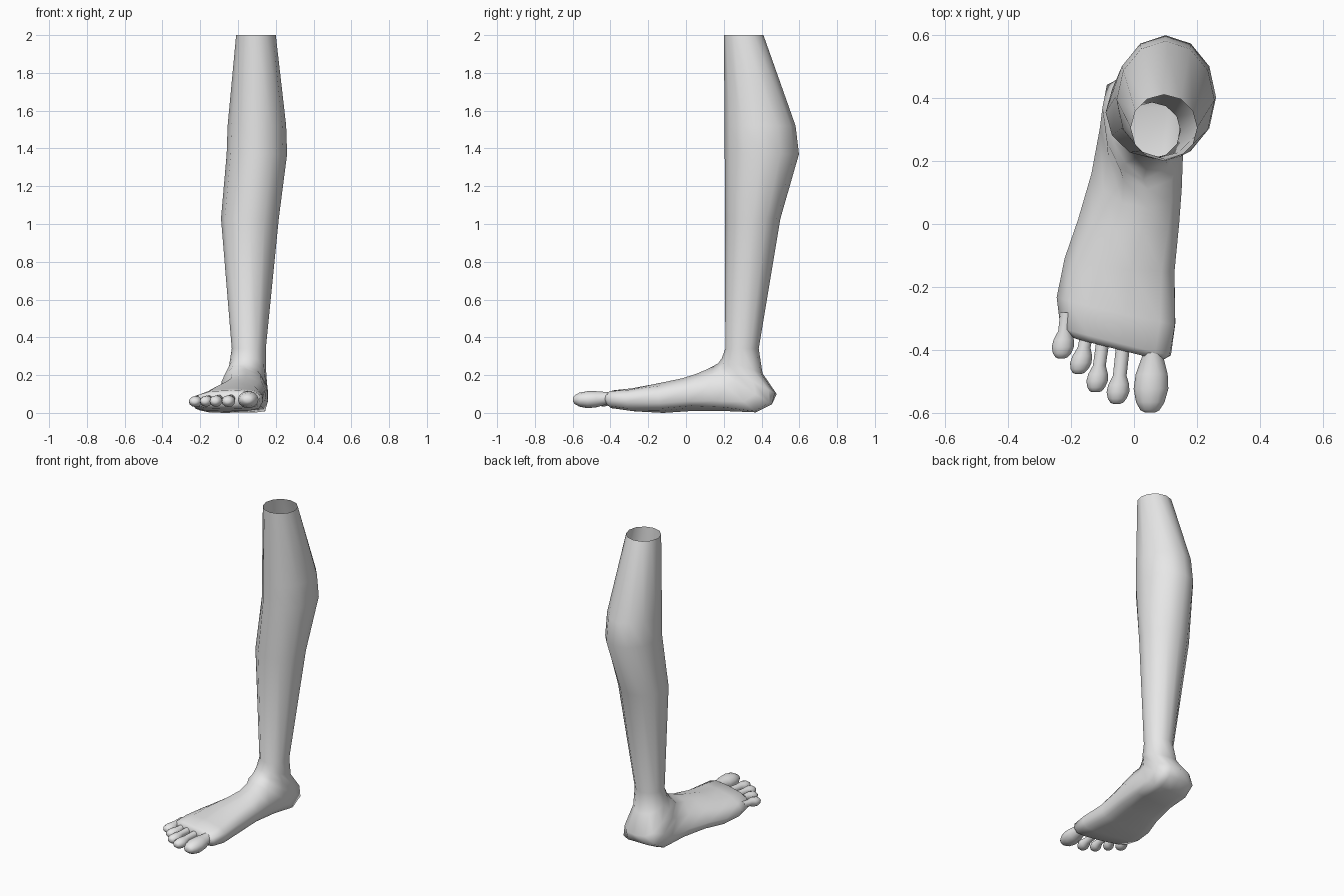
import bpy, bmesh, math

if "Cube" in bpy.data.objects:
    bpy.data.objects.remove(bpy.data.objects["Cube"])

SIDES = 12
skin = bpy.data.materials.new("light grey skin")
skin.diffuse_color = (0.8, 0.8, 0.8, 1)
skin.use_nodes = True
skin.node_tree.nodes["Principled BSDF"].inputs["Base Color"].default_value = skin.diffuse_color


def power(v, p):
    return math.copysign(abs(v) ** p, v) if abs(v) > 1e-6 else 0.0


def ring(xc, hw, front, back, p=1.0, drop=0.0, ridge=0.0, slant=0.0, arch=0.0):
    """Cross-section spanned between a front/top and a back/bottom point (y, z)."""
    my, mz = (front[0] + back[0]) / 2, (front[1] + back[1]) / 2
    ay, az = (front[0] - back[0]) / 2, (front[1] - back[1]) / 2
    pts = []
    for i in range(SIDES):
        t = 2 * math.pi * i / SIDES
        c, s = power(math.cos(t), p), power(math.sin(t), p)
        k = c - drop * (1 - math.cos(t) ** 2)      # sides sag towards the sole
        k = max(k, -1.0)
        x = xc + hw * s + ridge * max(c, 0)
        y = my + ay * k - slant * (x - xc)
        z = mz + az * k + arch * max(s, 0) * max(-c, 0)
        pts.append((x, y, z))
    return pts


def loft(name, rings):
    """Skin the rings in order; the first end stays open, the last is capped."""
    bm = bmesh.new()
    rows = [[bm.verts.new(p) for p in r] for r in rings]
    for a, b in zip(rows, rows[1:]):
        for i in range(SIDES):
            j = (i + 1) % SIDES
            bm.faces.new((a[i], a[j], b[j], b[i]))
    bm.faces.new(rows[-1])
    bmesh.ops.recalc_face_normals(bm, faces=bm.faces)
    for f in bm.faces:
        f.smooth = True
    mesh = bpy.data.meshes.new(name)
    bm.to_mesh(mesh)
    bm.free()
    mesh.materials.append(skin)
    ob = bpy.data.objects.new(name, mesh)
    bpy.context.collection.objects.link(ob)
    return ob


# Leg and foot: one tube, its rings turning about the instep round the heel
loft("leg_and_foot", [
    ring(.095, .105, (.20, 2.0), (.41, 2.0)),
    ring(.100, .155, (.205, 1.52), (.58, 1.52)),
    ring(.100, .160, (.205, 1.37), (.598, 1.37)),
    ring(.063, .153, (.207, 1.03), (.50, 1.03)),
    ring(.057, .090, (.208, .34), (.385, .34)),
    # ankle and heel
    ring(.050, .097, (.19, .29), (.405, .21), p=.9),
    ring(.038, .115, (.17, .262), (.48, .10), p=.8, drop=.2),
    ring(.030, .130, (.14, .245), (.455, .045), p=.8, drop=.45),
    ring(.025, .133, (.11, .23), (.37, .003), p=.8, drop=.5, ridge=.02),
    # instep and arch
    ring(.005, .140, (.05, .205), (.20, .010), p=.85, drop=.45, ridge=.04, arch=.02),
    ring(-.022, .155, (-.02, .183), (.03, .010), p=.85, drop=.4, ridge=.05, arch=.03),
    ring(-.048, .172, (-.14, .157), (-.12, .0), p=.8, drop=.35, ridge=.04, slant=.1, arch=.02),
    # ball of the foot
    ring(-.057, .188, (-.28, .13), (-.27, .008), p=.75, drop=.2, ridge=.03, slant=.22),
    ring(-.058, .175, (-.375, .12), (-.37, .022), p=.7, drop=.1, ridge=.02, slant=.25),
    ring(-.050, .140, (-.398, .10), (-.395, .045), p=.7, slant=.25),
])


def toe(name, base, tip, r, rz, z, stretch):
    """Narrow neck swelling to a rounded pad; lengths are measured back from the tip."""
    dx, dy = base[0] - tip[0], base[1] - tip[1]
    length = math.hypot(dx, dy)
    rows = [(length, .62, .80, .012), (2.5 * r * stretch, .60, .72, .008),
            (1.7 * r * stretch, .92, .95, .002), (1.05 * r * stretch, 1, 1, 0),
            (.45 * r * stretch, .82, .82, 0), (.1 * r * stretch, .55, .5, 0),
            (0, .3, .25, 0)]
    rings = []
    for d, w, h, lift in rows:
        f = d / length
        x, y = tip[0] + dx * f, tip[1] + dy * f
        rings.append(ring(x, r * w, (y, z + lift + rz * h), (y, z + lift - rz * h)))
    loft(name, rings)


# Toes, from the big one outwards
toe("big_toe", (.062, -.36), (.05, -.597), .055, .045, .07, 1.3)
toe("second_toe", (-.033, -.37), (-.055, -.57), .036, .031, .062, 1.0)
toe("third_toe", (-.095, -.345), (-.122, -.533), .034, .030, .062, 1.0)
toe("fourth_toe", (-.143, -.32), (-.176, -.475), .034, .029, .062, 1.0)
toe("little_toe", (-.212, -.28), (-.230, -.426), .035, .029, .060, 1.0)
